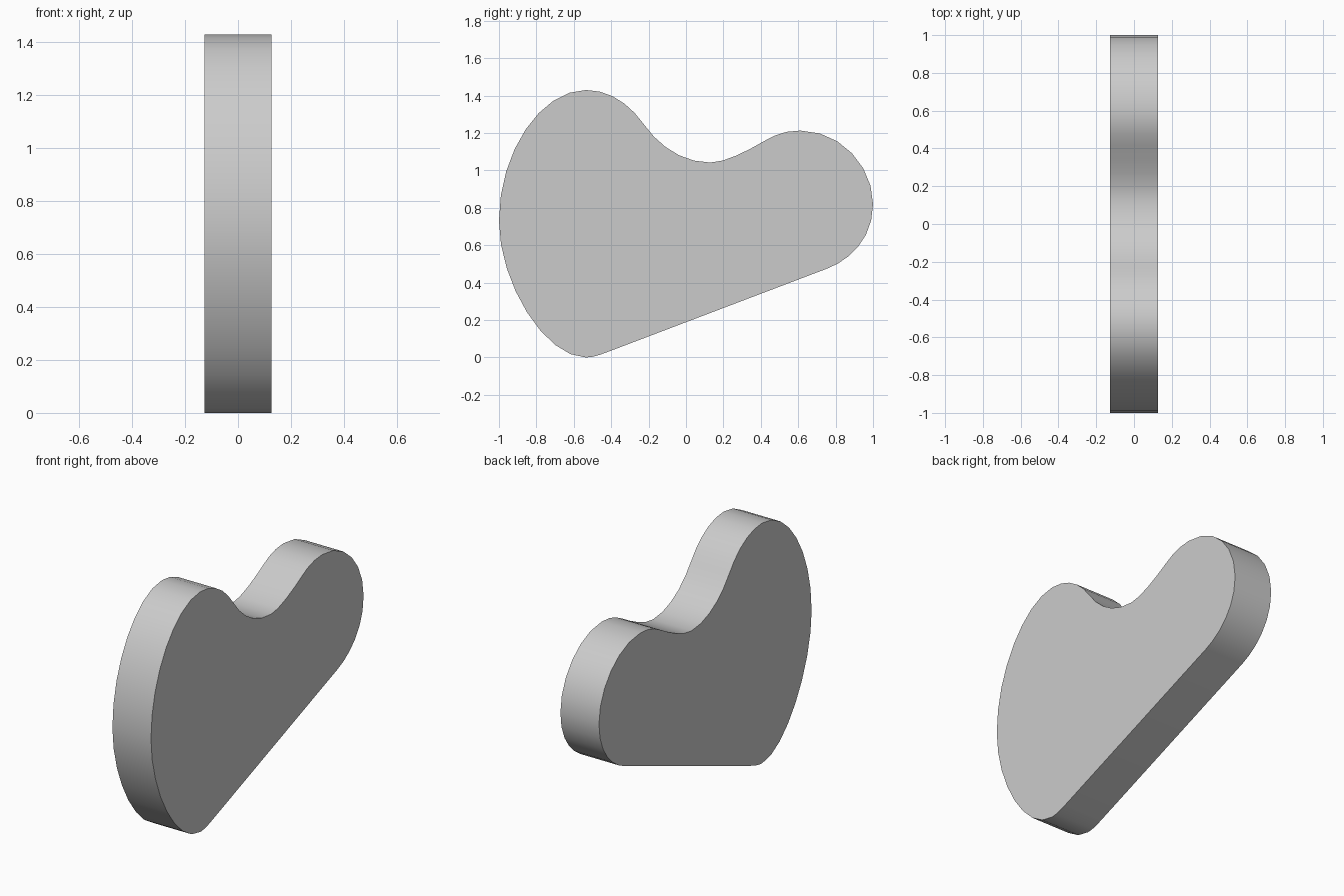
import bpy
import bmesh
import math
from mathutils import Vector

if "Cube" in bpy.data.objects:
    bpy.data.objects.remove(bpy.data.objects["Cube"])

HALF_WIDTH = 0.127

# Outline knots in the side plane: (y, z), travel angle in degrees,
# handle length in, handle length out, steps to the next knot
KNOTS = [
    ((-0.535, 0.0), 180, 0.035, 0.22, 8),    # bottom tip
    ((-1.0, 0.73), 90, 0.33, 0.37, 8),       # big lobe side
    ((-0.535, 1.43), 0, 0.24, 0.13, 5),      # big lobe top
    ((-0.225, 1.246), -55, 0.13, 0.14, 5),   # into the dip
    ((0.13, 1.042), 0, 0.15, 0.08, 4),       # dip
    ((0.416, 1.156), 30.5, 0.10, 0.07, 3),   # out of the dip
    ((0.61, 1.213), 0, 0.08, 0.22, 6),       # small lobe top
    ((1.0, 0.82), -90, 0.20, 0.19, 6),       # small lobe side
    ((0.757, 0.476), 200.8, 0.12, 0.10, 1),  # straight underside
    ((-0.425, 0.027), 200.8, 0.10, 0.04, 3),
]


def heading(degrees):
    a = math.radians(degrees)
    return Vector((math.cos(a), math.sin(a)))


def outline():
    points = []
    for i, (p, ang, _, out, steps) in enumerate(KNOTS):
        q, ang2, into, _, _ = KNOTS[(i + 1) % len(KNOTS)]
        p, q = Vector(p), Vector(q)
        h1, h2 = p + heading(ang) * out, q - heading(ang2) * into
        for k in range(steps):
            t = k / steps
            u = 1 - t
            points.append(p * u**3 + h1 * 3*u*u*t + h2 * 3*u*t*t + q * t**3)
    return points


# Flat lobed plate, extruded across x
bm = bmesh.new()
face = bm.faces.new([bm.verts.new((-HALF_WIDTH, p.x, p.y)) for p in outline()])
result = bmesh.ops.extrude_face_region(bm, geom=[face], use_keep_orig=True)
moved = [g for g in result["geom"] if isinstance(g, bmesh.types.BMVert)]
bmesh.ops.translate(bm, verts=moved, vec=(2 * HALF_WIDTH, 0, 0))
bmesh.ops.recalc_face_normals(bm, faces=bm.faces)
mesh = bpy.data.meshes.new("lobed_plate")
bm.to_mesh(mesh)
bm.free()

plate = bpy.data.objects.new("lobed_plate", mesh)
bpy.context.collection.objects.link(plate)
bpy.context.view_layer.objects.active = plate
plate.select_set(True)
bpy.ops.object.shade_smooth_by_angle(angle=math.radians(40))
